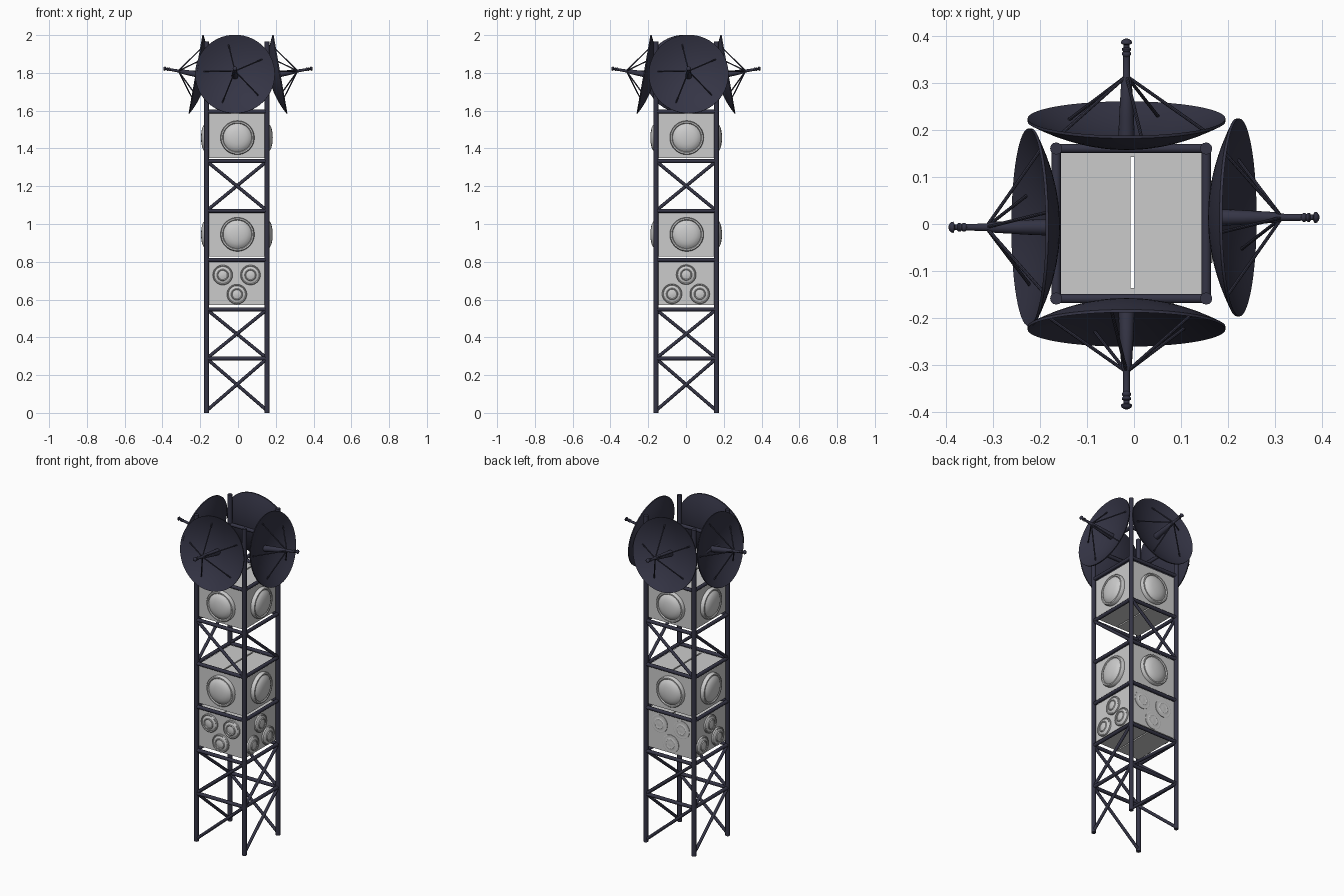
import bpy, bmesh, math
from mathutils import Vector, Matrix

if "Cube" in bpy.data.objects:
    bpy.data.objects.remove(bpy.data.objects["Cube"])

dark = bpy.data.materials.new("dark_metal")
dark.diffuse_color = (0.035, 0.035, 0.06, 1)
dark.use_nodes = True
dark.node_tree.nodes["Principled BSDF"].inputs["Base Color"].default_value = dark.diffuse_color

CX, CY, H = -0.006, 0.001, 0.16          # tower centre and half spacing of legs


def finish(name, bm, mat=None, smooth=None):
    bmesh.ops.recalc_face_normals(bm, faces=bm.faces[:])
    me = bpy.data.meshes.new(name)
    bm.to_mesh(me)
    bm.free()
    ob = bpy.data.objects.new(name, me)
    bpy.context.collection.objects.link(ob)
    if mat:
        me.materials.append(mat)
    if smooth:
        bpy.ops.object.select_all(action='DESELECT')
        ob.select_set(True)
        bpy.context.view_layer.objects.active = ob
        bpy.ops.object.shade_smooth_by_angle(angle=math.radians(smooth))
    return ob


def rod(bm, a, b, r, sides=10):
    a, b = Vector(a), Vector(b)
    d = b - a
    m = Matrix.Translation((a + b) / 2) @ d.to_track_quat('Z', 'Y').to_matrix().to_4x4()
    bmesh.ops.create_cone(bm, cap_ends=True, segments=sides, radius1=r, radius2=r,
                          depth=d.length, matrix=m)


def box(bm, lo, hi):
    lo, hi = Vector(lo), Vector(hi)
    m = Matrix.Translation((lo + hi) / 2) @ Matrix.Diagonal((*(hi - lo), 1))
    bmesh.ops.create_cube(bm, size=1, matrix=m)


def lathe(bm, profile, m, seg=48):
    """Spin (radius, height) points about local z."""
    rings = []
    for r, h in profile:
        if r < 1e-6:
            rings.append([bm.verts.new(m @ Vector((0, 0, h)))])
        else:
            rings.append([bm.verts.new(m @ Vector((r * math.cos(2 * math.pi * i / seg),
                          r * math.sin(2 * math.pi * i / seg), h))) for i in range(seg)])
    for p, q in zip(rings, rings[1:]):
        for i in range(seg):
            j = (i + 1) % seg
            f = [p[i % len(p)], p[j % len(p)], q[j % len(q)], q[i % len(q)]]
            bm.faces.new(list(dict.fromkeys(f)))


def side(k, centre=True):
    """Side k: 0 front, 1 right, 2 back, 3 left."""
    t = Matrix.Translation((CX, CY, 0)) if centre else Matrix()
    return t @ Matrix.Rotation(k * math.pi / 2, 4, 'Z')


RINGS = [0.288, 0.548, 0.81, 1.07, 1.333, 1.595]

# tower legs
bm = bmesh.new()
for k in range(4):
    p = side(k) @ Vector((-H, -H, 0))
    rod(bm, p, p + Vector((0, 0, 1.965)), 0.013, 12)
finish("tower_legs", bm, dark, 40)

# horizontal ring bars, the top one carries the dishes
bm = bmesh.new()
for z in RINGS + [1.785]:
    for k in range(4):
        rod(bm, side(k) @ Vector((-H, -H, z)), side(k) @ Vector((H, -H, z)), 0.0105)
finish("ring_bars", bm, dark, 40)

# one diagonal per side in each open bay
bm = bmesh.new()
for z0, z1, s in ((0.012, 0.288, 1), (0.288, 0.548, 1), (1.07, 1.333, -1)):
    for k in range(4):
        rod(bm, side(k) @ Vector((-H * s, -H, z0)), side(k) @ Vector((H * s, -H, z1)), 0.009)
finish("diagonal_braces", bm, dark, 40)

# equipment boxes: two halves with a narrow slot, closed by end plates
BW = 0.151
for name, z0, z1 in (("lower_box", 0.572, 0.803), ("middle_box", 0.829, 1.063),
                     ("upper_box", 1.35, 1.585)):
    bm = bmesh.new()
    for x0, x1 in ((-BW, -0.001), (0.007, BW)):
        box(bm, (CX + x0, CY - 0.138, z0), (CX + x1, CY + 0.142, z1))
    for y0, y1 in ((-BW, -0.138), (0.142, BW)):
        box(bm, (CX - BW, CY + y0, z0), (CX + BW, CY + y1, z1))
    finish(name, bm)

# drum antennas
face_out = Matrix.Rotation(math.pi / 2, 4, 'X')
BIG = [(0.09, -0.005), (0.09, 0.016), (0.086, 0.022), (0.079, 0.022), (0.075, 0.017),
       (0.066, 0.025), (0.052, 0.032), (0.035, 0.036), (0.018, 0.038), (0, 0.039)]
SMALL = [(0.053, -0.004), (0.053, 0.009), (0.049, 0.012), (0.045, 0.009), (0.036, 0.013),
         (0.031, 0.014), (0.028, 0.018), (0.024, 0.015), (0.012, 0.018), (0, 0.019)]
for z in (0.945, 1.457):
    bm = bmesh.new()
    for k in range(4):
        lathe(bm, BIG, side(k) @ Matrix.Translation((0.003, -BW, z)) @ face_out)
    finish("large_drums", bm, None, 35)
bm = bmesh.new()
for k in range(4):
    up = 1 if k % 2 == 0 else -1
    flat = 0.35 if k == 2 else 1
    for x, dz in ((-0.075, 0.05), (0.072, 0.05), (0, -0.052)):
        m = side(k) @ Matrix.Translation((x, -BW, 0.68 + dz * up)) @ face_out
        lathe(bm, SMALL, m @ Matrix.Diagonal((1, 1, flat, 1)), 32)
finish("small_drums", bm, None, 35)

# dishes with feed mast and five struts
R, D, T = 0.211, 0.056, 0.006
N = 10
bowl = [(R * i / N, D * ((i / N) ** 2 - 1)) for i in range(N + 1)]
shell = bowl + [(r, h - T) for r, h in reversed(bowl)]
MAST = [(0, -0.056), (0.018, -0.056), (0.016, 0.0), (0.011, 0.085), (0.008, 0.09),
        (0.007, 0.135), (0.0095, 0.138), (0.0095, 0.142), (0.007, 0.145), (0.0095, 0.148),
        (0.0095, 0.152), (0.006, 0.155), (0.006, 0.16), (0.012, 0.163), (0.011, 0.168),
        (0.006, 0.172), (0, 0.173)]
names = ("front", "right", "back", "left")
for k, off in enumerate((-0.016, 0.014, 0.016, 0.007)):
    m = (side(k, False) @ Matrix.Translation((off, -0.225, 1.794))
         @ Matrix.Rotation(math.radians(80), 4, 'X'))
    bm = bmesh.new()
    lathe(bm, shell, m, 56)
    finish(names[k] + "_dish", bm, dark, 40)
    bm = bmesh.new()
    lathe(bm, MAST, m, 16)
    for i in range(5):
        a = math.radians(102 + 72 * i)
        c, s = math.cos(a), math.sin(a)
        r = 0.165
        rod(bm, m @ Vector((r * c, r * s, D * ((r / R) ** 2 - 1))),
            m @ Vector((0.006 * c, 0.006 * s, 0.088)), 0.0036, 8)
    finish(names[k] + "_dish_feed", bm, dark, 40)
